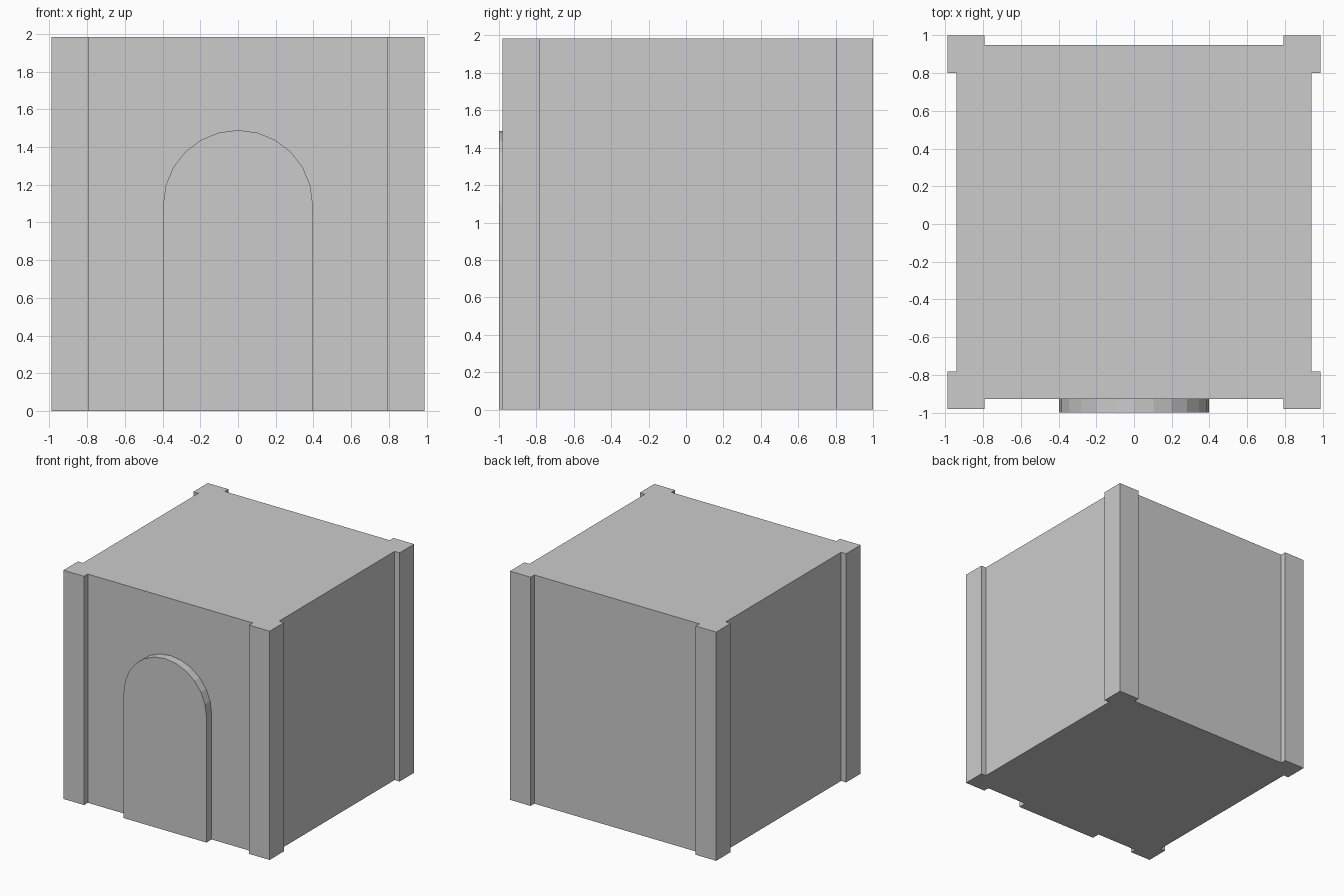
import bpy, bmesh
from math import cos, sin, pi
from mathutils import Vector

if "Cube" in bpy.data.objects:
    bpy.data.objects.remove(bpy.data.objects["Cube"])

HEIGHT = 1.985
CY = 0.01                    # centre of the block in y (the door adds depth in front)
OUT, INNER = 0.99, 0.792     # outer and inner edges of the corner posts
WALL_X, WALL_Y = 0.942, 0.939
FRONT = CY - WALL_Y


def prism(name, points, direction):
    """Extrude a closed flat outline along a direction."""
    bm = bmesh.new()
    face = bm.faces.new([bm.verts.new(p) for p in points])
    ext = bmesh.ops.extrude_face_region(bm, geom=[face], use_keep_orig=True)
    moved = [v for v in ext["geom"] if isinstance(v, bmesh.types.BMVert)]
    bmesh.ops.translate(bm, verts=moved, vec=Vector(direction))
    bmesh.ops.recalc_face_normals(bm, faces=bm.faces)
    mesh = bpy.data.meshes.new(name)
    bm.to_mesh(mesh)
    bm.free()
    obj = bpy.data.objects.new(name, mesh)
    bpy.context.collection.objects.link(obj)
    return obj


# Tower block: plan outline with four raised corner posts
corner = [(WALL_X, INNER), (OUT, INNER), (OUT, OUT), (INNER, OUT), (INNER, WALL_Y)]
plan = []
for sx, sy in ((1, 1), (-1, 1), (-1, -1), (1, -1)):
    pts = corner if sx * sy > 0 else corner[::-1]
    plan += [(sx * x, CY + sy * y, 0) for x, y in pts]
prism("tower_block", plan, (0, 0, HEIGHT))

# Arched door panel on the front wall
R, SPRING = 0.397, 1.093
door = [(-R, FRONT, 0), (R, FRONT, 0)]
door += [(R * cos(pi * i / 12), FRONT, SPRING + R * sin(pi * i / 12)) for i in range(13)]
prism("arched_door", door, (0, -1 - FRONT, 0))
